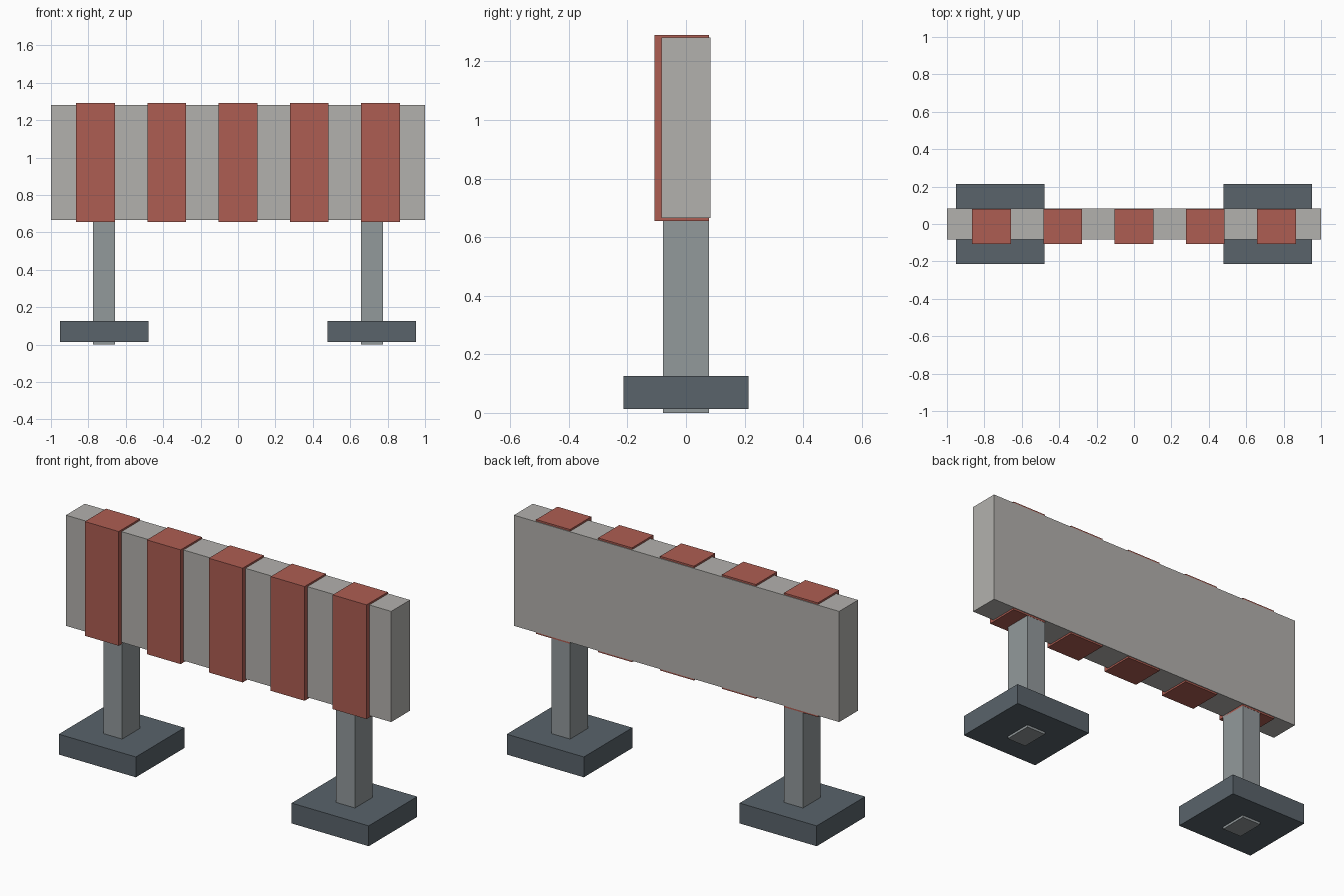
import bpy

if "Cube" in bpy.data.objects:
    bpy.data.objects.remove(bpy.data.objects["Cube"])


def material(name, color):
    mat = bpy.data.materials.new(name)
    mat.diffuse_color = color
    mat.use_nodes = True
    mat.node_tree.nodes["Principled BSDF"].inputs["Base Color"].default_value = mat.diffuse_color
    return mat


def box(name, x, y, z, mat=None):
    """Box spanning the (min, max) ranges on each axis."""
    spans = (x, y, z)
    bpy.ops.mesh.primitive_cube_add(size=1, location=[(a + b) / 2 for a, b in spans])
    obj = bpy.context.object
    obj.name = name
    obj.scale = [b - a for a, b in spans]
    bpy.ops.object.transform_apply(location=False, rotation=False, scale=True)
    if mat:
        obj.data.materials.append(mat)
    return obj


red = material("red_paint", (0.42, 0.11, 0.085, 1))
pale = material("pale_board", (0.45, 0.44, 0.42, 1))
steel = material("steel", (0.29, 0.32, 0.33, 1))
dark = material("dark_base", (0.10, 0.125, 0.145, 1))

# Main board
box("board", (-1, 1), (-0.083, 0.083), (0.666, 1.281), pale)

# Red stripes, proud of the board on the front, top and bottom
for i in range(5):
    cx = (i - 2) * 0.381
    box(f"stripe_{i + 1}", (cx - 0.104, cx + 0.104), (-0.108, 0.079), (0.656, 1.291), red)

# Posts and feet
for side, s in (("left", -1), ("right", 1)):
    cx = s * 0.716
    box(f"{side}_post", (cx - 0.058, cx + 0.058), (-0.078, 0.078), (0, 0.70), steel)
    box(f"{side}_foot", (cx - 0.237, cx + 0.237), (-0.213, 0.213), (0.013, 0.126), dark)
